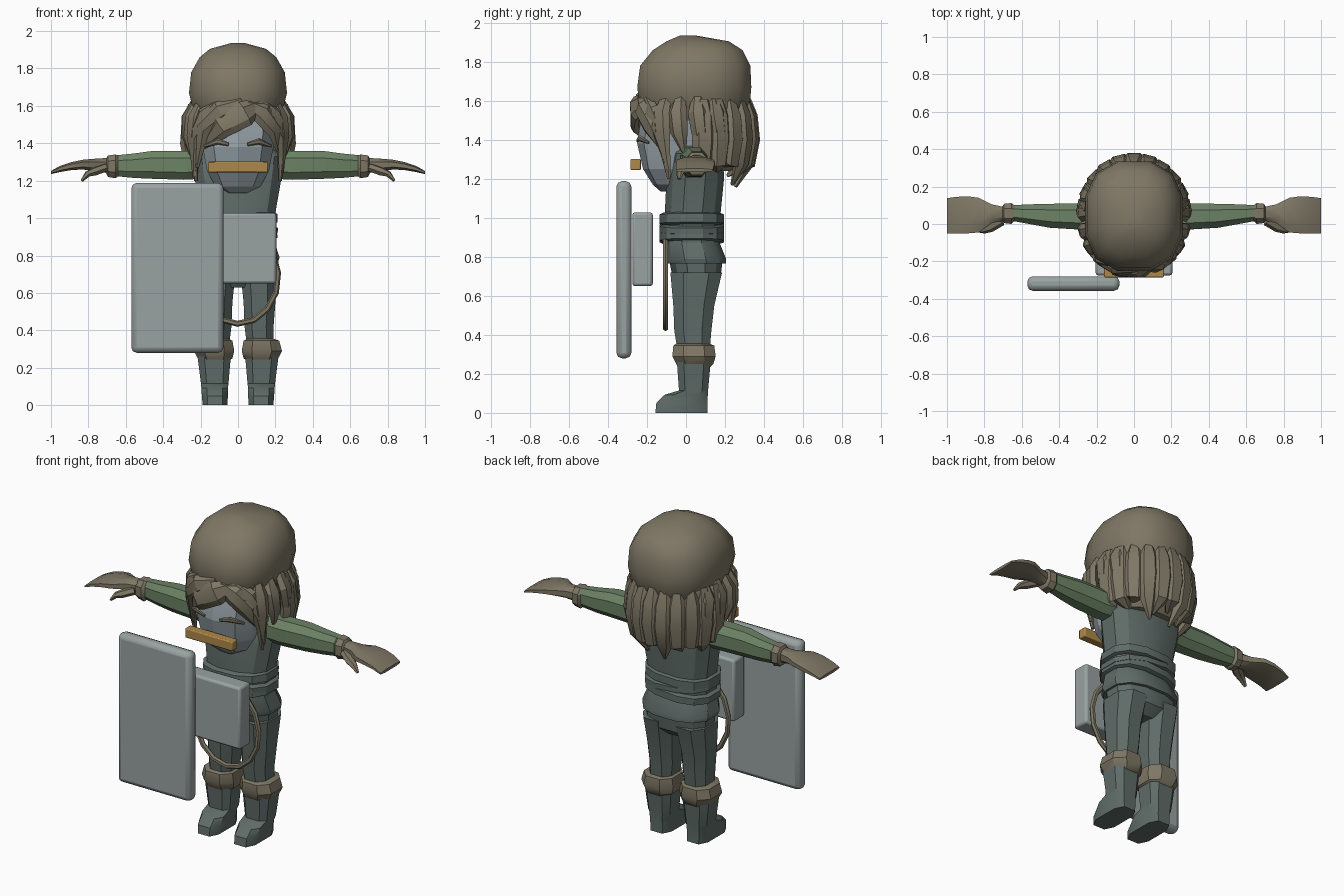
import bpy, bmesh, math
from mathutils import Vector


def material(name, rgb):
    m = bpy.data.materials.new(name)
    m.diffuse_color = (*rgb, 1)
    return m


TAUPE = material("taupe", (0.21, 0.185, 0.13))
TEAL = material("dark teal cloth", (0.115, 0.15, 0.14))
GREEN = material("green sleeve", (0.15, 0.225, 0.13))
STEEL = material("steel grey", (0.32, 0.36, 0.36))
SKIN = material("pale blue grey", (0.30, 0.35, 0.38))
GOLD = material("gold", (0.42, 0.25, 0.065))


def skin(name, rings, mat, angle=32):
    """Join equal rings of points into a closed, capped surface."""
    bm = bmesh.new()
    vs = [[bm.verts.new(p) for p in r] for r in rings]
    n = len(vs[0])
    for a, b in zip(vs, vs[1:]):
        for i in range(n):
            j = (i + 1) % n
            bm.faces.new((a[i], a[j], b[j], b[i]))
    bm.faces.new(vs[0])
    bm.faces.new(vs[-1])
    bmesh.ops.recalc_face_normals(bm, faces=bm.faces)
    me = bpy.data.meshes.new(name)
    bm.to_mesh(me)
    bm.free()
    me.materials.append(mat)
    ob = bpy.data.objects.new(name, me)
    bpy.context.collection.objects.link(ob)
    bpy.ops.object.select_all(action='DESELECT')
    ob.select_set(True)
    bpy.context.view_layer.objects.active = ob
    bpy.ops.object.shade_smooth_by_angle(angle=math.radians(angle))
    return ob


def loft(name, rows, mat, n=10, axis='z', power=0.8, side=1, angle=32):
    """Rows: (position, low1, high1, low2, high2) along the axis."""
    rings = []
    for p, a0, a1, b0, b1 in rows:
        ring = []
        for i in range(n):
            t = 2 * math.pi * (i + 0.5) / n
            c, s = math.cos(t), math.sin(t)
            k = math.cos(math.pi / n) ** 0.8
            u = (a0 + a1) / 2 + (a1 - a0) / 2 * math.copysign(abs(c) ** power, c) / k
            v = (b0 + b1) / 2 + (b1 - b0) / 2 * math.copysign(abs(s) ** power, s) / (k if n % 4 == 0 else 1)
            ring.append((side * u, v, p) if axis == 'z' else (side * p, u, v))
        rings.append(ring)
    return skin(name, rings, mat, angle)


def strand(name, path, widths, thick, mat, normal=None):
    """Flat ribbon with ridged edges that follows a path."""
    path = [Vector(p) for p in path]
    rings = []
    for i, p in enumerate(path):
        d = (path[min(i + 1, len(path) - 1)] - path[max(i - 1, 0)]).normalized()
        nrm = Vector(normal) if normal else Vector((p.x, p.y - 0.04, 0)).normalized()
        side = d.cross(nrm).normalized()
        nrm = side.cross(d)
        w = widths[i]
        t = thick * min(1, w / 0.03)
        rings.append([p + side * w * a + nrm * t * b for a, b in
                      ((1, 0), (.5, 1), (-.5, 1), (-1, 0), (-.5, -1), (.5, -1))])
    return skin(name, rings, mat)


def box(name, x, y, z, bevel, mat):
    corners = [(x[0], y[0]), (x[1], y[0]), (x[1], y[1]), (x[0], y[1])]
    ob = skin(name, [[(a, b, h) for a, b in corners] for h in z], mat)
    m = ob.modifiers.new("bevel", 'BEVEL')
    m.width, m.segments = bevel, 2
    return ob


# Head, brows and cap
loft("face", [(1.135, -.06, .06, -.13, .02), (1.17, -.12, .12, -.17, .08),
              (1.25, -.165, .165, -.22, .14), (1.38, -.19, .19, -.25, .2),
              (1.52, -.2, .2, -.23, .22), (1.6, -.17, .17, -.2, .2)], SKIN, 10, angle=15)
loft("cap", [(1.5, -.2, .2, -.19, .27), (1.56, -.235, .235, -.235, .325),
             (1.67, -.262, .262, -.25, .335), (1.78, -.25, .25, -.235, .33),
             (1.86, -.205, .205, -.17, .29), (1.905, -.15, .15, -.1, .22),
             (1.935, -.04, .04, -.03, .05)], TAUPE, 12, angle=40)
for s in (1, -1):
    strand("brow", [(s * .05, -.25, 1.395), (s * .11, -.24, 1.41), (s * .18, -.19, 1.385)],
           [.01, .017, .008], .012, TAUPE, (0, -1, 0))
box("gold_bar", (-.16, .16), (-.285, -.232), (1.245, 1.302), .006, GOLD)


# Hair: points on an oval around the head, 0 degrees at the front
def on_head(deg, z, k=1.0):
    a = math.radians(deg)
    return (k * .265 * math.sin(a), .04 - k * .295 * math.cos(a), z)


loft("back_hair_base", [(1.24, -.17, .17, .08, .23), (1.32, -.215, .215, .06, .28),
                        (1.45, -.24, .24, .04, .31), (1.6, -.23, .23, .0, .28)], TAUPE, 12)
for i in range(11):
    a = 100 + 16 * i
    dip = 1.15 + .045 * (i % 3) + .0006 * abs(a - 180)
    tip = a + (6 if i % 2 else -5)
    strand("back_lock", [on_head(a, 1.6, .9), on_head(a, 1.52, 1.01), on_head(a, 1.4, 1.05),
                         on_head(a, 1.28, .97), on_head(tip, dip, .74)],
           [.035, .06, .065, .052, .008], .03, TAUPE)
for s in (1, -1):
    for a, low in ((57, 1.2), (74, 1.33), (94, 1.3), (112, 1.27)):
        strand("side_lock", [on_head(s * a, 1.61, .88), on_head(s * a, 1.54, 1.04),
                             on_head(s * (a + 2), 1.44, 1.06),
                             on_head(s * (a + 6), low, .95)],
               [.03, .052, .046, .01], .025, TAUPE)
fringe = [
    ([(30, 1.61), (8, 1.56), (-18, 1.49), (-48, 1.37)], [.035, .07, .065, .01]),
    ([(5, 1.62), (-20, 1.57), (-42, 1.48), (-56, 1.27)], [.03, .06, .05, .01]),
    ([(-25, 1.61), (-40, 1.55), (-55, 1.43), (-64, 1.22)], [.03, .05, .045, .01]),
    ([(12, 1.61), (28, 1.56), (44, 1.47), (54, 1.36)], [.03, .06, .05, .01]),
    ([(32, 1.61), (45, 1.55), (57, 1.43), (64, 1.24)], [.03, .05, .045, .01]),
]
for pts, w in fringe:
    strand("fringe_lock", [on_head(a, z, k) for (a, z), k in zip(pts, (.93, 1.04, 1.06, .99))],
           w, .022, TAUPE)

# Torso, belts and hips
loft("torso", [(.8, -.195, .195, -.11, .17), (1.0, -.195, .195, -.11, .175),
               (1.2, -.23, .23, -.1, .195), (1.33, -.25, .25, -.08, .19),
               (1.38, -.17, .17, -.06, .15)], TEAL, 12)
loft("jacket_hem", [(.765, -.215, .215, -.1, .205), (.79, -.222, .222, -.11, .205),
                    (.89, -.19, .19, -.115, .165)], TEAL, 12)
for z, h, tilt in ((.875, .045, -.12), (.925, .035, .1), (.965, .05, -.06)):
    belt = loft("belt", [(-.005, -.19, .19, -.115, .17), (.005, -.212, .212, -.135, .195),
                         (h, -.212, .212, -.135, .195), (h + .01, -.19, .19, -.115, .17)],
                TEAL, 12)
    belt.location.z = z
    belt.rotation_euler.y = tilt * .6
loft("hips", [(.63, -.13, .13, -.03, .12), (.68, -.195, .195, -.065, .175),
              (.8, -.205, .205, -.09, .19)], TEAL, 12)

for s in (1, -1):
    # Legs, knee bands and boots
    loft("leg", [(.3, .05, .19, -.04, .12), (.42, .035, .19, -.06, .13),
                 (.55, .03, .2, -.065, .145), (.72, .012, .208, -.08, .185)],
         TEAL, 8, side=s)
    loft("knee_band", [(.235, .05, .2, -.04, .125), (.25, .03, .215, -.05, .14),
                       (.29, .02, .235, -.07, .152), (.345, .03, .22, -.065, .145),
                       (.355, .05, .19, -.05, .12)], TAUPE, 8, side=s)
    loft("boot", [(0, .058, .188, -.155, .108), (.05, .055, .192, -.15, .108),
                  (.092, .055, .195, -.11, .11), (.115, .052, .197, -.035, .112),
                  (.26, .04, .215, -.045, .125)], TEAL, 8, side=s, power=.6)
    # Sleeves, cuffs and hands
    loft("sleeve", [(.2, -.03, .12, 1.21, 1.36), (.29, -.03, .11, 1.205, 1.36),
                    (.45, -.02, .108, 1.21, 1.36), (.56, .0, .105, 1.215, 1.345),
                    (.66, .018, .1, 1.225, 1.335)], GREEN, 8, 'x', side=s)
    loft("cuff", [(.64, .015, .1, 1.225, 1.335), (.655, .0, .112, 1.213, 1.34),
                  (.695, .005, .108, 1.22, 1.335), (.705, .02, .09, 1.24, 1.32)],
         TAUPE, 8, 'x', side=s)
    loft("hand", [(.69, .02, .09, 1.24, 1.322), (.76, .005, .105, 1.25, 1.318),
                  (.83, -.045, .14, 1.26, 1.312), (.89, -.05, .148, 1.257, 1.3),
                  (.95, -.05, .145, 1.247, 1.28), (1.0, -.052, .138, 1.235, 1.252)],
         TAUPE, 8, 'x', side=s)
    strand("thumb", [(s * .71, .02, 1.27), (s * .77, -.015, 1.248), (s * .805, -.03, 1.235),
                     (s * .835, -.035, 1.2)], [.03, .03, .022, .01], .02, TAUPE, (0, 0, 1))

# Hanging strap loop
loop = [(.215 * math.cos(math.radians(a)), -.105, .685 + .25 * math.sin(math.radians(a)))
        for a in range(125, 416, 24)]
strand("strap_loop", loop, [.016] * len(loop), .024, TAUPE, (0, -1, 0))

# Front plates
box("small_plate", (-.205, .205), (-.275, -.17), (.65, 1.028), .014, STEEL)
box("large_plate", (-.57, -.078), (-.357, -.28), (.28, 1.188), .028, STEEL)
